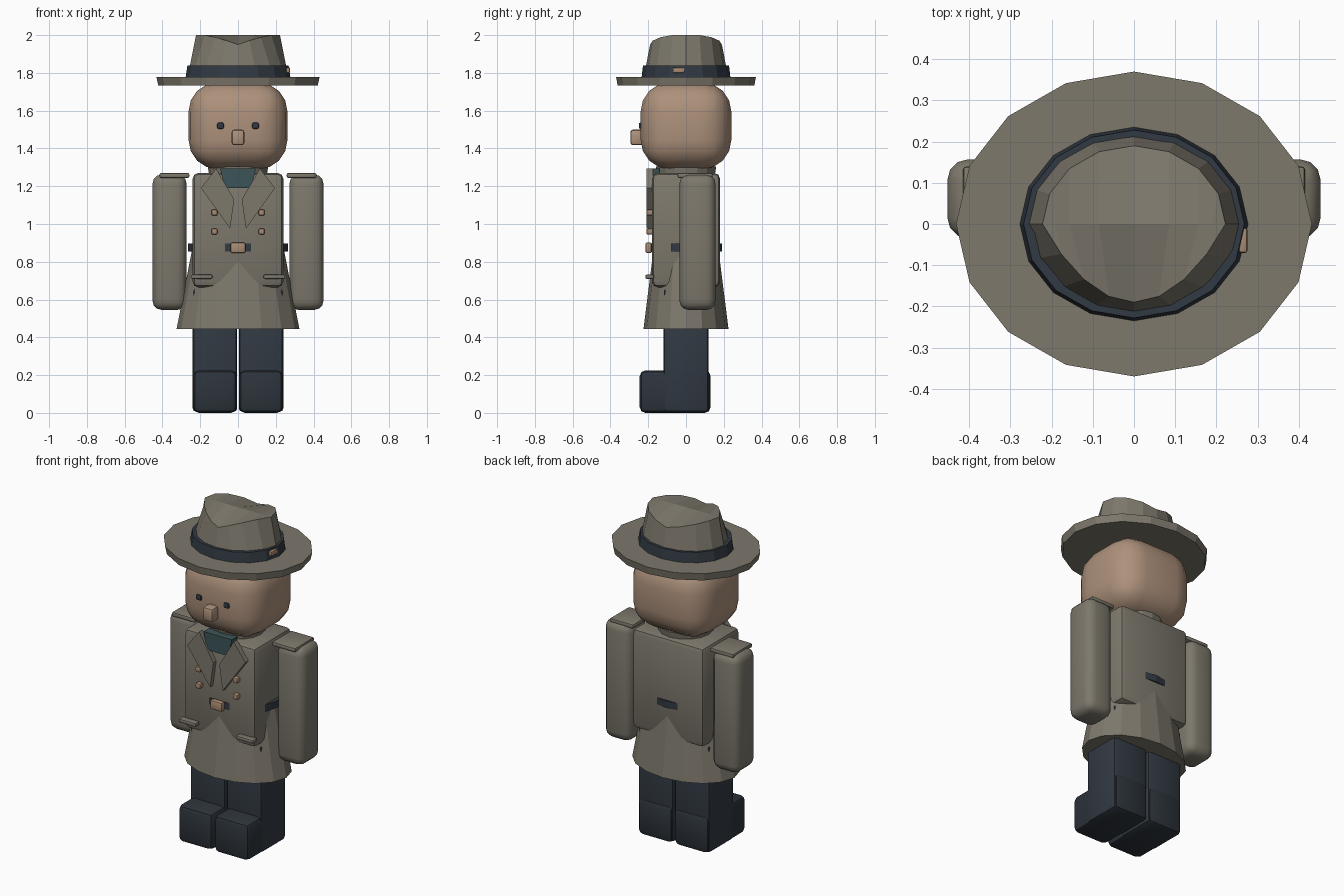
import bpy, bmesh, math
from mathutils import Vector

cube = bpy.data.objects.get("Cube")
if cube:
    bpy.data.objects.remove(cube, do_unlink=True)


def material(name, rgb):
    m = bpy.data.materials.new(name)
    m.use_nodes = True
    col = (*rgb, 1.0)
    m.diffuse_color = col
    bsdf = m.node_tree.nodes["Principled BSDF"]
    bsdf.inputs["Base Color"].default_value = col
    bsdf.inputs["Roughness"].default_value = 0.8
    return m


COAT = material("coat_khaki", (0.205, 0.188, 0.15))
SKIN = material("skin", (0.42, 0.285, 0.2))
NAVY = material("trouser_navy", (0.032, 0.042, 0.056))
SHOE = material("shoe_dark", (0.026, 0.034, 0.044))
TEAL = material("scarf_teal", (0.045, 0.09, 0.098))
BRASS = material("brass", (0.4, 0.26, 0.17))


def finish(name, bm, mat, smooth=False):
    bmesh.ops.recalc_face_normals(bm, faces=bm.faces)
    mesh = bpy.data.meshes.new(name)
    bm.to_mesh(mesh)
    bm.free()
    mesh.materials.append(mat)
    ob = bpy.data.objects.new(name, mesh)
    bpy.context.collection.objects.link(ob)
    if smooth:
        bpy.ops.object.select_all(action='DESELECT')
        ob.select_set(True)
        bpy.context.view_layer.objects.active = ob
        bpy.ops.object.shade_smooth_by_angle(angle=math.radians(35))
    return ob


def box(name, lo, hi, mat, bevel=0.0, segments=2):
    """Box between two corners with rounded edges."""
    bm = bmesh.new()
    bmesh.ops.create_cube(bm, size=1)
    lo, hi = Vector(lo), Vector(hi)
    for v in bm.verts:
        v.co = Vector(((lo[i] + hi[i]) / 2 + v.co[i] * (hi[i] - lo[i]) for i in range(3)))
    if bevel:
        bmesh.ops.bevel(bm, geom=bm.edges[:], offset=bevel, segments=segments,
                        profile=0.5, affect='EDGES', clamp_overlap=True)
    return finish(name, bm, mat, bevel > 0)


def pair(name, lo, hi, mat, bevel=0.0, segments=2):
    """A box on the left (+x) and its mirror on the right."""
    box("left_" + name, lo, hi, mat, bevel, segments)
    box("right_" + name, (-hi[0], lo[1], lo[2]), (-lo[0], hi[1], hi[2]), mat, bevel, segments)


def loft(name, rings, mat, shape=None, sides=16):
    """Closed stack of elliptical rings (rx, ry, z); shape may move top ring points."""
    bm = bmesh.new()
    loops = []
    for k, (rx, ry, z) in enumerate(rings):
        loop = []
        for i in range(sides):
            a = 2 * math.pi * i / sides
            p = Vector((rx * math.cos(a), ry * math.sin(a), z))
            if shape and k == len(rings) - 1:
                p = shape(p, a)
            loop.append(bm.verts.new(p))
        loops.append(loop)
    for low, high in zip(loops, loops[1:]):
        for i in range(sides):
            j = (i + 1) % sides
            bm.faces.new((low[i], low[j], high[j], high[i]))
    bm.faces.new(loops[0][::-1])
    if shape:
        # Creased cap: strips running front to back across the ridge
        top, half = loops[-1], sides // 2
        bm.faces.new((top[0], top[1], top[-1]))
        bm.faces.new((top[half], top[half + 1], top[half - 1]))
        for i in range(1, half - 1):
            ridge = [bm.verts.new((top[n].co.x, 0, 2.0)) for n in (i, i + 1)]
            bm.faces.new((top[i], top[i + 1], ridge[1], ridge[0]))
            bm.faces.new((top[-i], ridge[0], ridge[1], top[-i - 1]))
    else:
        bm.faces.new(loops[-1])
    return finish(name, bm, mat)


def plate(name, outline, y_front, y_back, mat):
    """Flat outline in x and z, extruded in depth."""
    bm = bmesh.new()
    face = bm.faces.new([bm.verts.new((x, y_front, z)) for x, z in outline])
    out = bmesh.ops.extrude_face_region(bm, geom=[face])
    for v in out["geom"]:
        if isinstance(v, bmesh.types.BMVert):
            v.co.y = y_back
    return finish(name, bm, mat)


# Legs and shoes
pair("leg", (0.004, -0.12, 0.005), (0.24, 0.12, 0.66), NAVY, 0.02)
pair("shoe", (0.006, -0.245, 0.0), (0.237, 0.13, 0.225), SHOE, 0.03)

# Coat
box("coat_body", (-0.24, -0.18, 0.665), (0.24, 0.18, 1.27), COAT, 0.03)
loft("coat_skirt", [(0.325, 0.225, 0.445), (0.24, 0.17, 0.88)], COAT)
loft("coat_collar", [(0.15, 0.15, 1.24), (0.16, 0.16, 1.305)], COAT)
loft("belt", [(0.265, 0.19, 0.855), (0.265, 0.19, 0.897)], NAVY)
box("belt_buckle", (-0.04, -0.215, 0.846), (0.04, -0.18, 0.902), BRASS, 0.01)

lapel = [(0.116, 1.294), (0.196, 1.19), (0.042, 0.976), (0.02, 1.13)]
for side, s in (("left", 1), ("right", -1)):
    plate(side + "_lapel", [(s * x, z) for x, z in lapel], -0.208, -0.175, COAT)
plate("scarf", [(-0.095, 1.295), (0.095, 1.295), (0.07, 1.19), (-0.07, 1.19)],
      -0.195, -0.14, TEAL)
for row, z in (("lower", 0.96), ("upper", 1.06)):
    pair(row + "_button", (0.109, -0.21, z - 0.016), (0.141, -0.175, z + 0.016), BRASS, 0.008)
pair("pocket_flap", (0.135, -0.215, 0.71), (0.25, -0.17, 0.732), COAT, 0.007)

# Arms and shoulder straps
pair("arm", (0.272, -0.035, 0.545), (0.453, 0.157, 1.262), COAT, 0.05, 3)
pair("shoulder_strap", (0.258, -0.045, 1.244), (0.415, 0.14, 1.27), COAT, 0.008)

# Head
box("head", (-0.262, -0.24, 1.29), (0.262, 0.24, 1.75), SKIN, 0.155, 4)
box("nose", (-0.034, -0.295, 1.417), (0.034, -0.225, 1.5), SKIN, 0.015)
pair("eye", (0.075, -0.25, 1.504), (0.11, -0.215, 1.537), NAVY, 0.008)


# Hat
def crease(p, a):
    """Pinch the front of the crown and drop its front and back."""
    if p.y < 0:
        p.x *= 1 - 0.3 * math.sin(-a if a < 0 else 2 * math.pi - a) ** 0.8
    p.z = 1.95 + 0.05 * min(1, 1.1 * abs(math.cos(a)))
    return p


loft("hat_brim", [(0.422, 0.362, 1.733), (0.432, 0.37, 1.778)], COAT)
loft("hat_crown", [(0.268, 0.225, 1.77), (0.222, 0.19, 1.95)], COAT, crease)
loft("hat_band", [(0.277, 0.235, 1.778), (0.268, 0.228, 1.838)], NAVY)
box("hat_pin", (0.255, -0.07, 1.8), (0.275, -0.01, 1.828), BRASS, 0.005)
